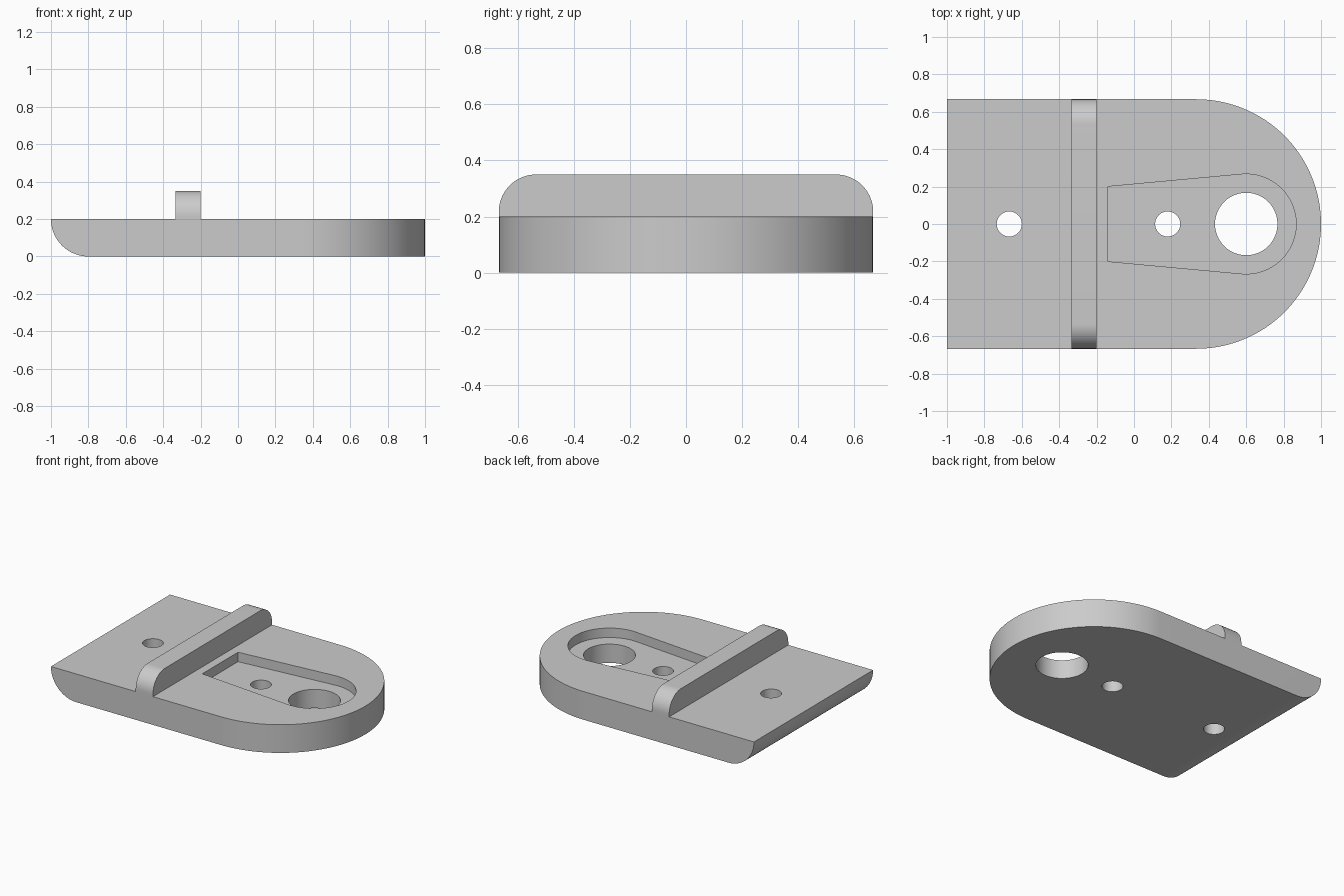
import bpy, bmesh
from math import cos, sin, radians
from mathutils import Vector

cube = bpy.data.objects.get("Cube")
if cube:
    bpy.data.objects.remove(cube, do_unlink=True)

gray = bpy.data.materials.new("light_gray")
gray.use_nodes = True
gray.diffuse_color = (0.6, 0.6, 0.6, 1)
gray.node_tree.nodes["Principled BSDF"].inputs["Base Color"].default_value = gray.diffuse_color

HALF = 0.667      # half width of the plate
THICK = 0.2       # thickness of the plate


def arc(cx, cy, r, start, end, steps):
    """Points along an arc, angles in degrees."""
    angles = [radians(start + (end - start) * i / steps) for i in range(steps + 1)]
    return [(cx + r * cos(a), cy + r * sin(a)) for a in angles]


def extrude(name, outline, place, direction):
    """Prism: a 2D outline placed in space and swept along a direction."""
    bm = bmesh.new()
    face = bm.faces.new([bm.verts.new(place(u, v)) for u, v in outline])
    swept = bmesh.ops.extrude_face_region(bm, geom=[face])
    top = [g for g in swept["geom"] if isinstance(g, bmesh.types.BMVert)]
    bmesh.ops.translate(bm, verts=top, vec=Vector(direction))
    bmesh.ops.recalc_face_normals(bm, faces=bm.faces)
    mesh = bpy.data.meshes.new(name)
    bm.to_mesh(mesh)
    bm.free()
    mesh.materials.append(gray)
    obj = bpy.data.objects.new(name, mesh)
    bpy.context.collection.objects.link(obj)
    return obj


def upright(name, outline, z0, z1):
    return extrude(name, outline, lambda u, v: (u, v, z0), (0, 0, z1 - z0))


def apply_boolean(target, tool, operation):
    mod = target.modifiers.new(operation, "BOOLEAN")
    mod.operation, mod.solver, mod.object = operation, "EXACT", tool
    bpy.context.view_layer.objects.active = target
    bpy.ops.object.modifier_apply(modifier=mod.name)
    bpy.data.objects.remove(tool, do_unlink=True)


# Base plate: straight at the left end, half round at the other
plan = [(-1, HALF), (-1, -HALF)] + arc(1 - HALF, 0, HALF, -90, 90, 64)
plate = upright("base_plate", plan, 0, THICK)

# Rounded underside of the straight end
corner = arc(-0.8, THICK, THICK, 180, 270, 24) + [(-0.8, -0.1), (-1.1, -0.1), (-1.1, THICK)]
apply_boolean(plate, extrude("edge_cutter", corner, lambda u, v: (u, -1, v), (0, 2, 0)), "DIFFERENCE")

# Tapered pocket with a round end
pocket = [(-0.14, 0.2), (-0.14, -0.2)] + arc(0.6, 0, 0.267, -95, 95, 48)
apply_boolean(plate, upright("pocket_cutter", pocket, THICK - 0.067, THICK + 0.1), "DIFFERENCE")

# Through holes
for x, radius in ((-0.667, 0.067), (0.18, 0.067), (0.6, 0.167)):
    circle = arc(x, 0, radius, 0, 360, 48)[:-1]
    apply_boolean(plate, upright("hole_cutter", circle, -0.1, THICK + 0.1), "DIFFERENCE")

# Raised cross bar with rounded top ends
R = 0.133
TOP = 0.35
side = [(-HALF, THICK), (HALF, THICK)]
side += arc(HALF - R, TOP - R, R, 0, 90, 20) + arc(R - HALF, TOP - R, R, 90, 180, 20)
bar = extrude("cross_bar", side, lambda u, v: (-0.335, u, v), (0.135, 0, 0))

# Smooth curved walls, sharp edges kept
for obj in (plate, bar):
    bpy.ops.object.select_all(action="DESELECT")
    obj.select_set(True)
    bpy.context.view_layer.objects.active = obj
    bpy.ops.object.shade_smooth_by_angle(angle=radians(30))
